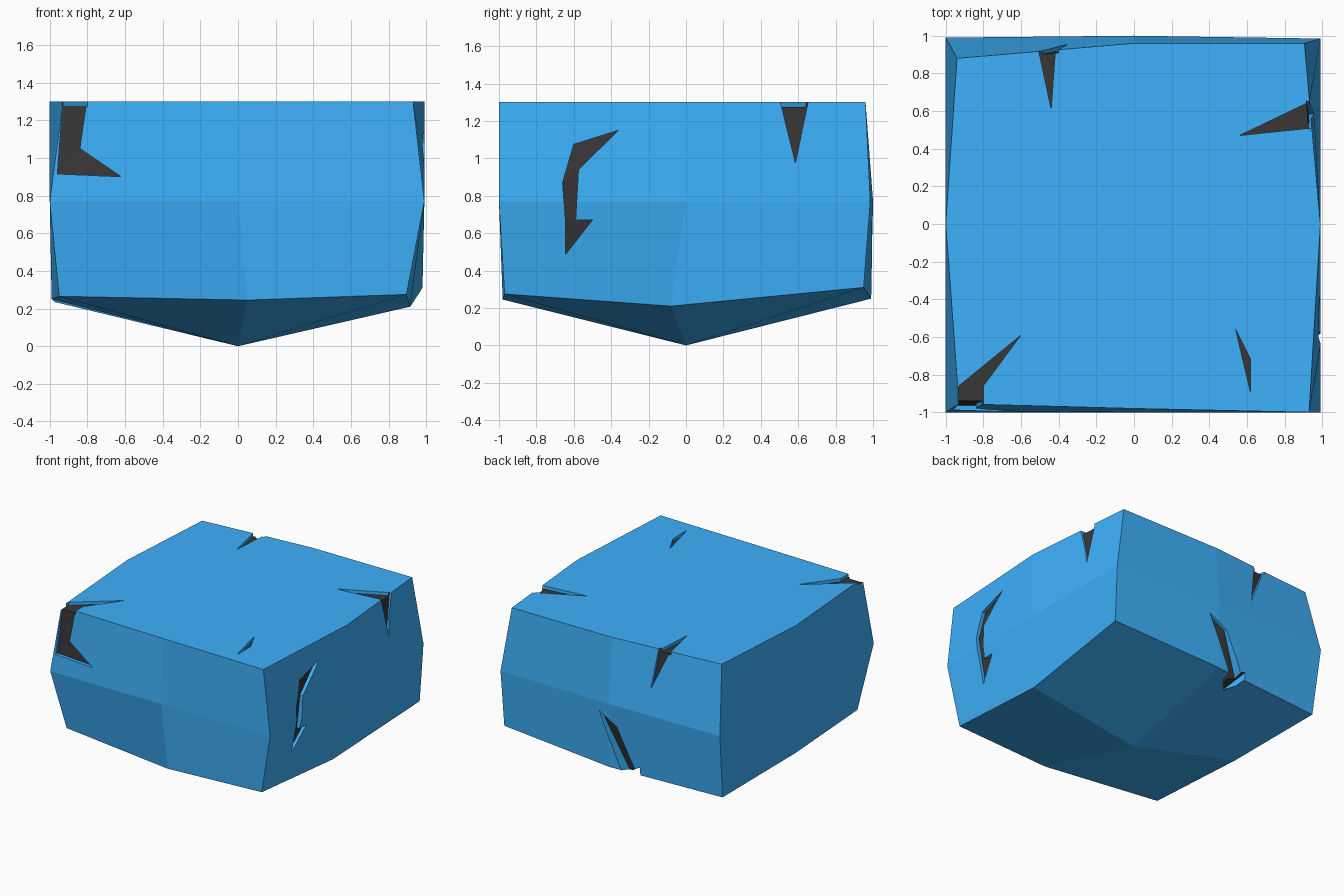
import bpy, bmesh
from mathutils import Vector
from mathutils.bvhtree import BVHTree

if "Cube" in bpy.data.objects:
    bpy.data.objects.remove(bpy.data.objects["Cube"])


def material(name, rgb):
    m = bpy.data.materials.new(name)
    m.diffuse_color = (*rgb, 1)
    m.use_nodes = True
    m.node_tree.nodes["Principled BSDF"].inputs["Base Color"].default_value = m.diffuse_color
    return m


BLUE = material("block_blue", (0.047, 0.44, 0.97))
DARK = material("crack_dark", (0.04, 0.038, 0.037))
DEPTH = 0.026


def make_object(name, bm):
    bmesh.ops.recalc_face_normals(bm, faces=bm.faces)
    me = bpy.data.meshes.new(name)
    bm.to_mesh(me)
    me.materials.append(BLUE)
    me.materials.append(DARK)
    ob = bpy.data.objects.new(name, me)
    bpy.context.collection.objects.link(ob)
    return ob


# Chipped block: three rings of eight points, capped top and bottom
rings = [
    [(-.95, -.86, .265), (.05, -.98, .245), (.895, -.97, .275), (.915, -.08, .21),
     (.98, .95, .31), (0, .99, .25), (-.975, .92, .235), (-.99, 0, .25)],
    [(-1, -1, .77), (0, -1, .77), (.99, -1, .77), (.99, 0, .77),
     (.99, .985, .77), (0, 1, .77), (-1, .99, .77), (-1, 0, .77)],
    [(-.93, -.955, 1.3), (0, -.98, 1.3), (.93, -1, 1.3), (.99, 0, 1.3),
     (.905, .96, 1.3), (0, .96, 1.3), (-.94, .88, 1.3), (-1, 0, 1.3)],
]
bm = bmesh.new()
vs = [[bm.verts.new(p) for p in ring] for ring in rings]
for lo, hi in zip(vs, vs[1:]):
    for i in range(8):
        j = (i + 1) % 8
        bm.faces.new((lo[i], lo[j], hi[j], hi[i]))
for ring, z in ((vs[0], 0), (vs[2], 1.3)):
    c = bm.verts.new((0, 0, z))
    for i in (0, 2, 4, 6):
        bm.faces.new((c, ring[i - 1], ring[i], ring[i + 1]))
bmesh.ops.recalc_face_normals(bm, faces=bm.faces)
tree = BVHTree.FromBMesh(bm)
block = make_object("cracked_block", bm)
bm.free()

# Crack outlines: (axis, side, points in the two remaining axes)
cracks = [
    # right face, long jagged crack
    (0, 1, [(-.36, 1.15), (-.6, 1.075), (-.66, .87), (-.645, .68), (-.645, .485),
            (-.5, .67), (-.59, .67), (-.575, .94)]),
    # front left corner, front and top
    (1, -1, [(-.925, 1.36), (-.795, 1.36), (-.84, 1.05), (-.62, .9), (-.96, .915)]),
    (2, 1, [(-.6, -.59), (-.93, -.86), (-.96, -1.04), (-.80, -1.04), (-.80, -.86)]),
    # right edge, side and top
    (0, 1, [(.49, 1.36), (.665, 1.36), (.585, .975)]),
    (2, 1, [(.56, .47), (1.04, .52), (1.04, .70)]),
    # back edge, back and top
    (1, 1, [(-.525, 1.36), (-.41, 1.36), (-.35, .97)]),
    (2, 1, [(-.44, .61), (-.53, 1.03), (-.41, 1.03)]),
    # lower back edge, back and underside
    (1, 1, [(.09, .69), (-.07, .6), (-.29, .15), (-.15, .15)]),
    (2, -1, [(-.17, .47), (-.28, 1.04), (-.14, 1.04)]),
    # small top nick
    (2, 1, [(.54, -.56), (.62, -.72), (.62, -.90)]),
]


def surface_height(axis, side, uv):
    """Height of the block surface along the axis, pulled inward if outside it."""
    if axis == 2 and side > 0:
        return 1.3
    mid = Vector((0, 0)) if axis == 2 else Vector((0, .75))
    limit = 0 if axis == 2 else .88  # stay on the wanted face
    ray = [0, 0, 0]
    ray[axis] = -side
    p = Vector(uv)
    for _ in range(40):
        o = list(p)
        o.insert(axis, side * 3)
        hit = tree.ray_cast(Vector(o), Vector(ray))[0]
        if hit and abs(hit[axis]) >= limit and not (axis == 2 and hit.z > .32):
            return hit[axis]
        p = mid + (p - mid) * .98
    return side * .95


def crack_cutter(axis, side, pts):
    b = bmesh.new()
    inner, outer = [], []
    for uv in pts:
        h = surface_height(axis, side, uv)
        for row, off in ((inner, -DEPTH), (outer, .1)):
            co = list(uv)
            co.insert(axis, h + side * off)
            row.append(b.verts.new(co))
    floor = b.faces.new(inner)
    floor.material_index = 1
    b.faces.new(outer)
    n = len(pts)
    for i in range(n):
        j = (i + 1) % n
        b.faces.new((inner[i], inner[j], outer[j], outer[i]))
    bmesh.ops.recalc_face_normals(b, faces=b.faces)
    bmesh.ops.triangulate(b, faces=b.faces)
    ob = make_object("crack_cutter", b)
    b.free()
    ob.hide_render = True
    return ob


# Carve each crack, leaving a dark floor
bpy.context.view_layer.objects.active = block
for crack in cracks:
    cutter = crack_cutter(*crack)
    mod = block.modifiers.new("crack", 'BOOLEAN')
    mod.operation = 'DIFFERENCE'
    mod.solver = 'EXACT'
    mod.material_mode = 'TRANSFER'
    mod.object = cutter
    bpy.ops.object.modifier_apply(modifier=mod.name)
    bpy.data.objects.remove(cutter)
